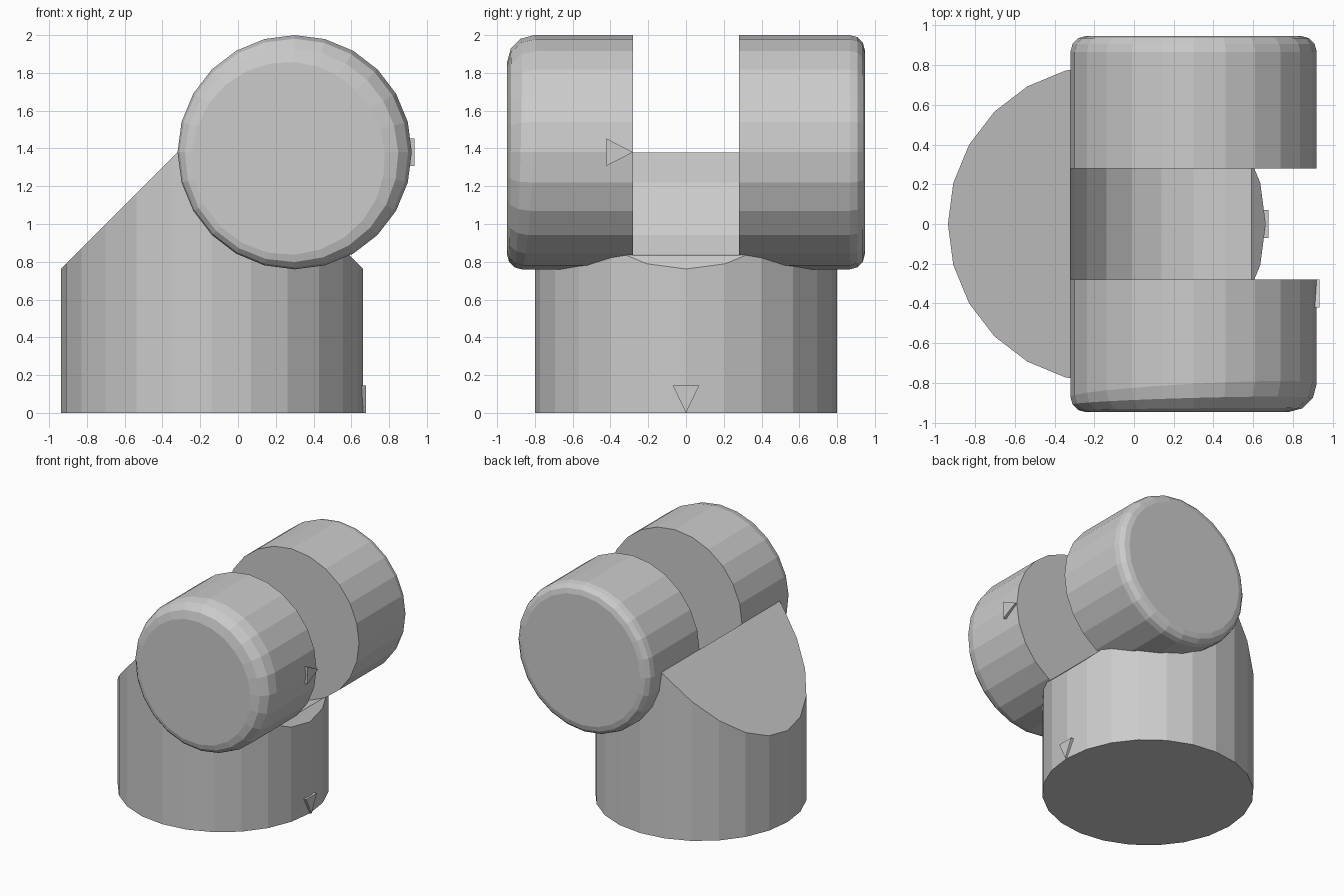
import bpy, bmesh
from math import sin, cos, pi, radians

if "Cube" in bpy.data.objects:
    bpy.data.objects.remove(bpy.data.objects["Cube"])

SIDES = 24
HX, HZ, HR = 0.30, 1.38, 0.62      # hinge axis and radius
BX, BR = -0.137, 0.80              # base cylinder
GAP, END = 0.28, 0.947             # slot half width, hinge half length


def make(name, rings):
    """Solid lofted through rings of equal vertex count, capped at both ends."""
    bm = bmesh.new()
    loops = [[bm.verts.new(p) for p in r] for r in rings]
    n = len(loops[0])
    for a, b in zip(loops, loops[1:]):
        for i in range(n):
            j = (i + 1) % n
            bm.faces.new((a[i], a[j], b[j], b[i]))
    bm.faces.new(loops[0][::-1])
    bm.faces.new(loops[-1])
    bmesh.ops.recalc_face_normals(bm, faces=bm.faces)
    me = bpy.data.meshes.new(name)
    bm.to_mesh(me)
    bm.free()
    ob = bpy.data.objects.new(name, me)
    bpy.context.collection.objects.link(ob)
    return ob


def prism_y(name, pts, y0, y1):
    return make(name, [[(x, y, z) for x, z in pts] for y in (y0, y1)])


def boolean(ob, tool, op):
    mod = ob.modifiers.new(op, 'BOOLEAN')
    mod.operation, mod.solver, mod.object = op, 'EXACT', tool
    tool.hide_render = True
    bpy.context.view_layer.objects.active = ob
    bpy.ops.object.modifier_apply(modifier=mod.name)
    bpy.data.objects.remove(tool)


# round base trimmed by 45 degree slopes
body = make("hinge_body", [[(BX + BR * cos(2 * pi * i / SIDES), BR * sin(2 * pi * i / SIDES), z)
                            for i in range(SIDES)] for z in (0, 1.6)])
wedge = prism_y("wedge", [(-1.0, -0.1), (0.7, -0.1), (0.7, 0.725), (0.445, 0.98),
                          (0.3, 1.39), (-0.31, 1.39), (-1.0, 0.70)], -1, 1)
boolean(body, wedge, 'INTERSECT')


# horizontal barrel with rounded ends; the front rounding is wider at upper right
def barrel_ring(side, t):
    ring = []
    for i in range(SIDES):
        a = 2 * pi * i / SIDES
        b = 0.11 + 0.033 * (cos(a) + sin(a)) if side < 0 else 0.08
        r = HR - b * (1 - cos(t))
        ring.append((HX + r * cos(a), side * (END - b * (1 - sin(t))), HZ + r * sin(a)))
    return ring


steps = [radians(d) for d in (90, 60, 30, 0)]
barrel = make("barrel", [barrel_ring(-1, t) for t in steps] +
              [barrel_ring(1, t) for t in reversed(steps)])
boolean(body, barrel, 'UNION')

# slot between the knuckles with a concave round floor
arc = [(HX + (HR + 0.001) * cos(radians(d)), HZ + (HR + 0.001) * sin(radians(d)))
       for d in range(180, 331, 15)]
slot = prism_y("slot", arc + [(1.2, 1.1), (1.2, 2.2), (-0.45, 2.2)], -GAP, GAP)
boolean(body, slot, 'DIFFERENCE')


# raised triangular marks on the +x side
def mark(name, pts, x0, x1):
    make(name, [[(x, y, z) for y, z in pts] for x in (x0, x1)])


mark("base_mark", [(0, 0), (0.07, 0.145), (-0.07, 0.145)], 0.645, 0.678)
mark("knuckle_mark", [(-GAP, HZ), (-0.42, HZ + 0.072), (-0.42, HZ - 0.072)], 0.90, 0.935)
